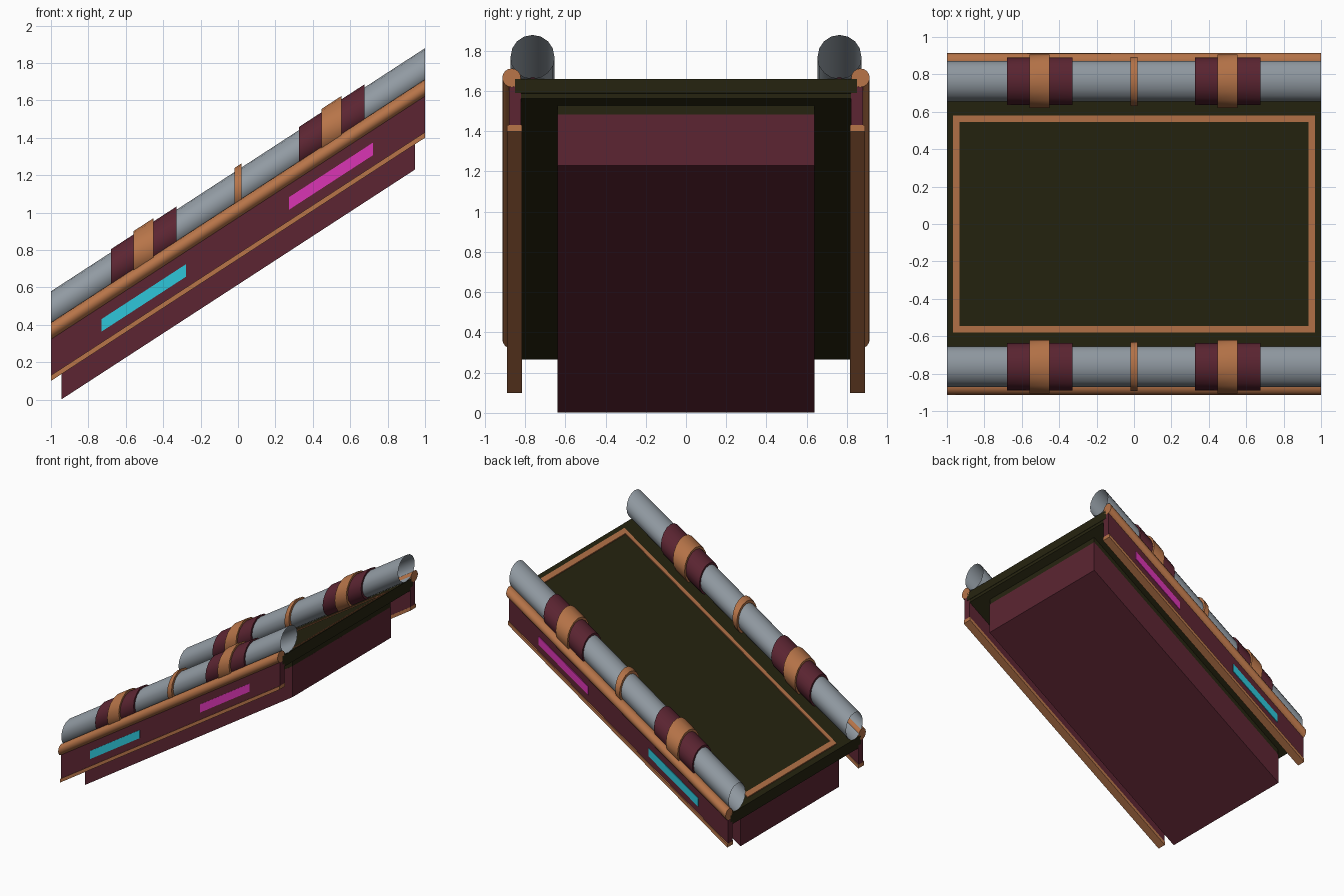
import bpy, bmesh, math
from mathutils import Matrix

SLOPE = 0.65  # rise of the whole ramp per unit of x

cube = bpy.data.objects.get("Cube")
if cube:
    bpy.data.objects.remove(cube, do_unlink=True)


def material(name, rgb):
    """Flat colour given as 0-255 display values."""
    lin = [((c / 255 + 0.055) / 1.055) ** 2.4 for c in rgb] + [1]
    m = bpy.data.materials.new(name)
    m.use_nodes = True
    m.diffuse_color = lin
    bsdf = next(n for n in m.node_tree.nodes if n.type == 'BSDF_PRINCIPLED')
    bsdf.inputs["Base Color"].default_value = lin
    return m


copper = material("copper", (184, 117, 73))
maroon = material("maroon", (92, 37, 50))
steel = material("steel grey", (146, 155, 163))
olive = material("dark olive", (38, 36, 16))
cyan = material("cyan", (46, 198, 218))
magenta = material("magenta", (218, 53, 180))


def finish(bm, name, mat, smooth=False):
    """Shear the part along the slope and link it to the scene."""
    for v in bm.verts:
        v.co.z += SLOPE * v.co.x
    me = bpy.data.meshes.new(name)
    bm.to_mesh(me)
    bm.free()
    me.materials.append(mat)
    ob = bpy.data.objects.new(name, me)
    bpy.context.collection.objects.link(ob)
    if smooth:
        bpy.ops.object.select_all(action='DESELECT')
        ob.select_set(True)
        bpy.context.view_layer.objects.active = ob
        bpy.ops.object.shade_smooth_by_angle(angle=math.radians(40))
    return ob


def box(name, mat, x, y, z):
    """Box from (min, max) pairs, with z measured at x = 0."""
    bm = bmesh.new()
    bmesh.ops.create_cube(bm, size=1)
    for v in bm.verts:
        v.co = [lo + (c + 0.5) * (hi - lo) for c, (lo, hi) in zip(v.co, (x, y, z))]
    return finish(bm, name, mat)


def pipe(name, mat, x, y, z, radius, caps=True, sides=16):
    """Cylinder running along x between a (min, max) pair."""
    bm = bmesh.new()
    bmesh.ops.create_cone(bm, cap_ends=caps, segments=sides, radius1=radius,
                          radius2=radius, depth=x[1] - x[0])
    bm.transform(Matrix.Translation((sum(x) / 2, y, z)) @ Matrix.Rotation(math.pi / 2, 4, 'Y'))
    return finish(bm, name, mat, smooth=True)


# Deck and the body beneath it
box("deck", olive, (-1, 1), (-0.85, 0.85), (0.94, 1.01))
box("deck_underplate", olive, (-0.998, 0.998), (-0.82, 0.82), (0.915, 0.94))
box("deck_joist", olive, (-0.944, 0.944), (-0.638, 0.638), (0.865, 0.915))
box("lower_body", maroon, (-0.945, 0.945), (-0.64, 0.64), (0.615, 0.87))

# Border frame laid on the deck
for s, side in ((-1, "front"), (1, "back")):
    y = sorted((s * 0.545, s * 0.58))
    box(f"deck_border_{side}", copper, (-0.967, 0.967), y, (1.0, 1.018))
for s, end in ((-1, "low"), (1, "high")):
    x = sorted((s * 0.933, s * 0.967))
    box(f"deck_border_{end}", copper, x, (-0.545, 0.545), (1.0, 1.018))

# Side panels, rails and banded tubes, the same on both sides
for s, side in ((-1, "front"), (1, "back")):
    def span(a, b):
        return sorted((s * a, s * b))

    box(f"{side}_panel", maroon, (-0.999, 0.999), span(0.82, 0.88), (0.77, 1.0))
    box(f"{side}_lower_trim", copper, (-1, 1), span(0.815, 0.89), (0.75, 0.78))
    pipe(f"{side}_rail", copper, (-1, 1), s * 0.867, 1.016, 0.046)
    box(f"{side}_low_light", cyan, (-0.73, -0.277), span(0.878, 0.886), (0.838, 0.905))
    box(f"{side}_high_light", magenta, (0.273, 0.723), span(0.878, 0.886), (0.838, 0.905))

    ty, tz = s * 0.763, 1.12
    pipe(f"{side}_tube", steel, (-1, 1), ty, tz, 0.109, caps=False)
    pipe(f"{side}_middle_ring", copper, (-0.02, 0.02), ty, tz, 0.131)
    for cx, end in ((-0.505, "low"), (0.5, "high")):
        pipe(f"{side}_{end}_sleeve", maroon, (cx - 0.175, cx + 0.175), ty, tz, 0.126)
        pipe(f"{side}_{end}_clamp", copper, (cx - 0.053, cx + 0.053), ty, tz, 0.144)
